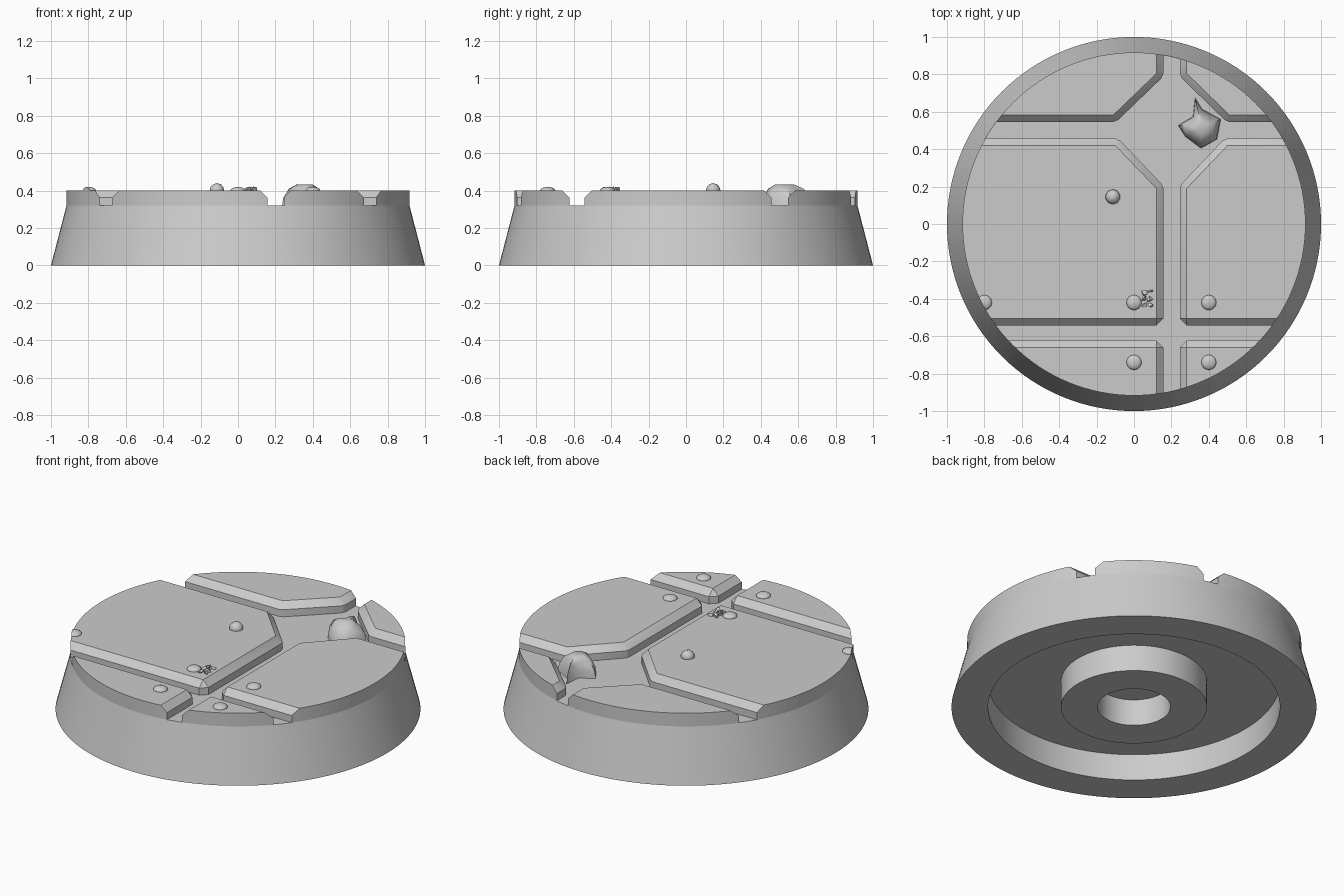
import bpy, bmesh, math, random
from mathutils import Vector

if "Cube" in bpy.data.objects:
    bpy.data.objects.remove(bpy.data.objects["Cube"])

FLOOR, TOP, RIM = 0.32, 0.40, 0.917
BEVEL = 0.037

stone = bpy.data.materials.new("stone grey")
stone.use_nodes = True
stone.diffuse_color = (0.6, 0.6, 0.6, 1)
stone.node_tree.nodes["Principled BSDF"].inputs["Base Color"].default_value = (0.6, 0.6, 0.6, 1)


def finish(name, bm, angle=30):
    bmesh.ops.recalc_face_normals(bm, faces=bm.faces)
    mesh = bpy.data.meshes.new(name)
    bm.to_mesh(mesh)
    bm.free()
    mesh.materials.append(stone)
    obj = bpy.data.objects.new(name, mesh)
    bpy.context.collection.objects.link(obj)
    shade(obj, angle)
    return obj


def shade(obj, angle=30):
    bpy.ops.object.select_all(action="DESELECT")
    obj.select_set(True)
    bpy.context.view_layer.objects.active = obj
    bpy.ops.object.shade_smooth_by_angle(angle=math.radians(angle))


def lathe(name, profile, segments=128):
    bm = bmesh.new()
    verts = [bm.verts.new((r, 0, z)) for r, z in profile]
    edges = [bm.edges.new(pair) for pair in zip(verts, verts[1:])]
    bmesh.ops.spin(bm, geom=verts + edges, axis=(0, 0, 1), cent=(0, 0, 0),
                   angle=math.tau, steps=segments)
    bmesh.ops.remove_doubles(bm, verts=bm.verts, dist=0.0001)
    return finish(name, bm)


def hull(name, points, angle=30):
    bm = bmesh.new()
    for p in points:
        bm.verts.new(p)
    out = bmesh.ops.convex_hull(bm, input=bm.verts)
    loose = [v for v in out["geom_interior"] if isinstance(v, bmesh.types.BMVert)]
    bmesh.ops.delete(bm, geom=loose, context="VERTS")
    bmesh.ops.dissolve_limit(bm, angle_limit=0.01, verts=bm.verts, edges=bm.edges)
    return finish(name, bm, angle)


def trim(obj):
    # Cut a part to the round rim
    mod = obj.modifiers.new("rim trim", "BOOLEAN")
    mod.operation, mod.object, mod.solver = "INTERSECT", cutter, "EXACT"
    bpy.context.view_layer.objects.active = obj
    bpy.ops.object.modifier_apply(modifier=mod.name)
    shade(obj)


def plate(name, outline):
    # Bevelled slab: every top corner spreads outward along both edge normals
    pts = [Vector(p) for p in outline]
    centre = sum(pts, Vector((0, 0))) / len(pts)
    points = [(p.x, p.y, TOP) for p in pts]
    for a, b in zip(pts, pts[1:] + pts[:1]):
        normal = Vector((b.y - a.y, a.x - b.x)).normalized()
        if normal.dot(a - centre) < 0:
            normal.negate()
        for p in (a, b):
            q = p + normal * BEVEL
            points += [(q.x, q.y, z) for z in (FLOOR, TOP - 0.037)]
    trim(hull(name, points))


# Tapered base with the ring recess and socket underneath
lathe("base", [(0, 0.16), (0.2, 0.16), (0.2, 0), (0.4, 0), (0.4, 0.16), (0.8, 0.16),
               (0.8, 0), (1, 0), (RIM, FLOOR), (0, FLOOR)])
cutter = lathe("rim_cutter", [(0, 0.2), (RIM, 0.2), (RIM, 0.6), (0, 0.6)])
cutter.hide_render = True

# Six floor plates separated by channels
L, R, E = 0.12, 0.282, 1.2
plate("back_right_plate", [(-E, 0.583), (-0.11, 0.583), (L, 0.805), (L, E), (-E, E)])
plate("back_left_plate", [(E, 0.583), (0.51, 0.583), (R, 0.805), (R, E), (E, E)])
plate("main_right_plate", [(-E, 0.42), (-0.1, 0.42), (L, 0.19), (L, -0.505), (-E, -0.505)])
plate("main_left_plate", [(E, 0.42), (0.5, 0.42), (R, 0.19), (R, -0.505), (E, -0.505)])
plate("front_right_plate", [(-E, -0.66), (L, -0.66), (L, -E), (-E, -E)])
plate("front_left_plate", [(E, -0.66), (R, -0.66), (R, -E), (E, -E)])

# Domed rivets
for x, y in [(-0.8, -0.42), (0, -0.42), (0.4, -0.42), (0, -0.74), (0.4, -0.74)]:
    bm = bmesh.new()
    bmesh.ops.create_uvsphere(bm, u_segments=24, v_segments=12, radius=0.04)
    bmesh.ops.scale(bm, vec=(1, 1, 0.5), verts=bm.verts)
    bmesh.ops.translate(bm, vec=(x, y, TOP), verts=bm.verts)
    rivet = finish("rivet", bm, 60)
    if x < -0.7:
        trim(rivet)

bpy.data.objects.remove(cutter)

# Large star-shaped rock in the channel
outline = [(0.326, 0.676), (0.364, 0.615), (0.465, 0.56), (0.444, 0.452),
           (0.358, 0.404), (0.273, 0.468), (0.235, 0.527), (0.315, 0.575)]
bm = bmesh.new()
rings = []
for size, z in [(1, 0.31), (0.95, 0.36), (0.7, 0.41), (0.35, 0.434)]:
    rings.append([bm.verts.new((0.36 + (x - 0.36) * size, 0.52 + (y - 0.52) * size, z))
                  for x, y in outline])
for low, high in zip(rings, rings[1:]):
    for i in range(len(low)):
        j = (i + 1) % len(low)
        bm.faces.new((low[i], low[j], high[j], high[i]))
bm.faces.new(rings[0])
bm.faces.new(rings[-1])
finish("rock", bm, 60)

# Small pebble
bm = bmesh.new()
bmesh.ops.create_icosphere(bm, subdivisions=2, radius=0.04)
for v in bm.verts:
    v.co.z = max(v.co.z, -0.01)
bmesh.ops.translate(bm, vec=(-0.113, 0.145, TOP), verts=bm.verts)
finish("pebble", bm, 40)

# Crumbs beside the middle rivet
random.seed(4)
for i in range(6):
    cx, cy = 0.055 + 0.03 * (i % 2), -0.43 + 0.03 * (i // 2)
    hull("crumb", [(cx + random.uniform(-0.018, 0.018), cy + random.uniform(-0.018, 0.018),
                    TOP + random.uniform(-0.01, 0.023)) for _ in range(10)])
